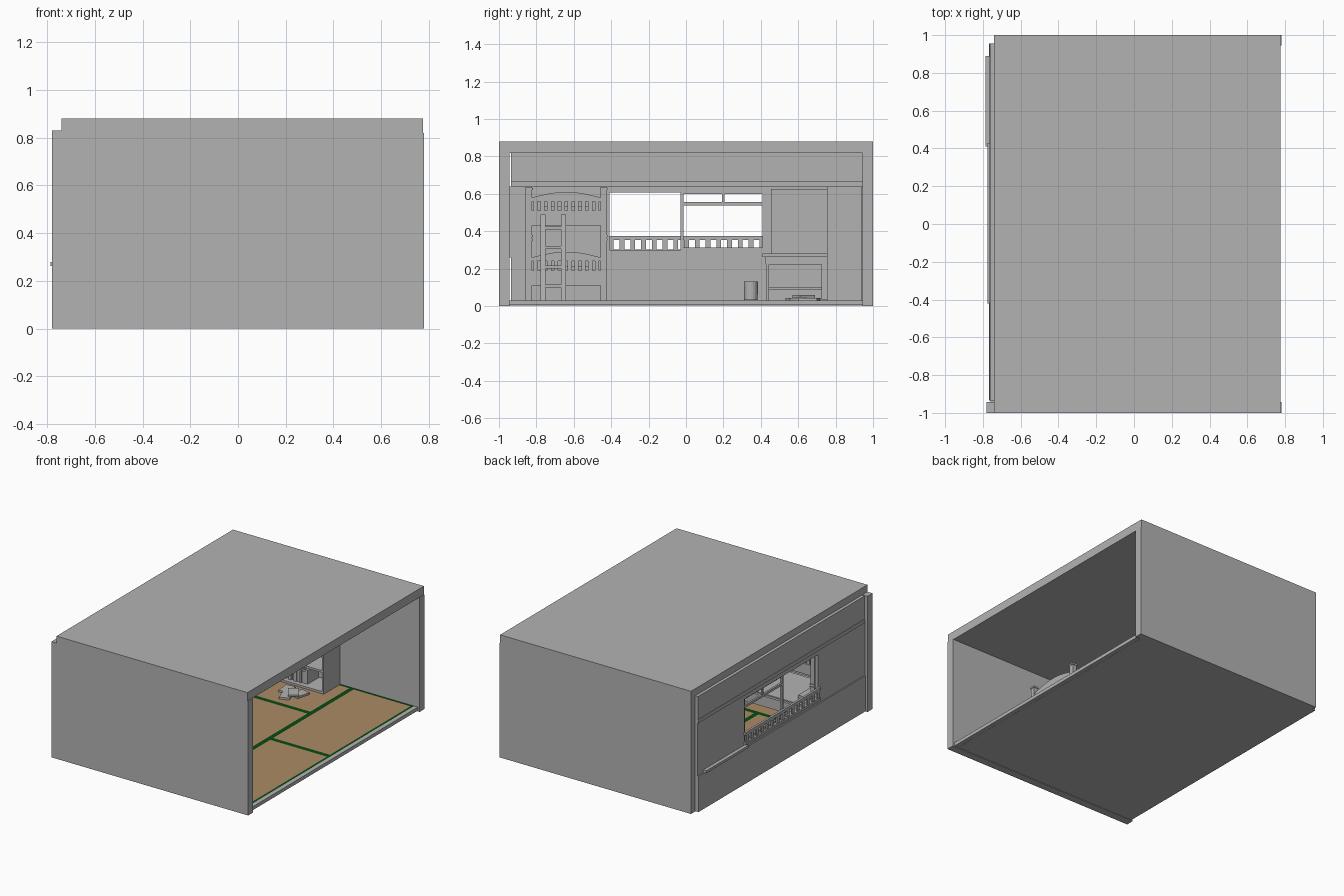
import bpy, bmesh, math, random
from mathutils import Matrix, Vector
random.seed(4)


def material(name, rgb):
    m = bpy.data.materials.new(name)
    m.diffuse_color = (*rgb, 1)
    return m


GREY = material("plain_grey", (0.45, 0.45, 0.45))
STRAW = material("straw_tan", (0.41, 0.26, 0.13))
GREEN = material("border_green", (0.003, 0.07, 0.007))


def finish(name, bm, mat):
    bmesh.ops.recalc_face_normals(bm, faces=bm.faces)
    me = bpy.data.meshes.new(name)
    bm.to_mesh(me)
    bm.free()
    me.materials.append(mat)
    ob = bpy.data.objects.new(name, me)
    bpy.context.collection.objects.link(ob)
    return ob


def boxes(name, items, mat=GREY):
    """One object from (x0, x1, y0, y1, z0, z1) boxes."""
    bm = bmesh.new()
    for x0, x1, y0, y1, z0, z1 in items:
        mtx = Matrix.Translation(((x0 + x1) / 2, (y0 + y1) / 2, (z0 + z1) / 2))
        bmesh.ops.create_cube(bm, size=1, matrix=mtx @ Matrix.Diagonal((x1 - x0, y1 - y0, z1 - z0, 1)))
    return finish(name, bm, mat)


def beam(bm, a, b, wx, wy):
    """Slanted bar from a to b, horizontal section wx by wy."""
    ends = []
    for p in (a, b):
        ends.append([bm.verts.new(Vector(p) + Vector((sx * wx / 2, sy * wy / 2, 0)))
                     for sx, sy in ((-1, -1), (1, -1), (1, 1), (-1, 1))])
    bm.faces.new(ends[0])
    bm.faces.new(ends[1])
    for i in range(4):
        j = (i + 1) % 4
        bm.faces.new((ends[0][i], ends[0][j], ends[1][j], ends[1][i]))


# Shell: side walls, corner posts, roof, floor
boxes("front_wall", [(-0.78, 0.78, -1, -0.943, 0, 0.82), (-0.78, -0.735, -1, -0.943, 0.82, 0.83)])
boxes("rear_wall", [(-0.74, 0.78, 0.945, 1, 0, 0.82)])
boxes("roof", [(-0.74, 0.775, -1, 1, 0.818, 0.88)])
boxes("floor_slab", [(-0.76, 0.735, -0.943, 0.945, 0.004, 0.024)])
boxes("floor_sill", [(0.735, 0.765, -0.943, 0.945, 0.005, 0.03)])

# Window wall: lower part, middle part with opening, lintel, upper part
boxes("lower_wall", [(-0.768, -0.73, -0.935, 0.955, 0.004, 0.26)])
boxes("window_wall", [(-0.76, -0.735, -0.943, -0.41, 0.26, 0.64),
                      (-0.76, -0.735, 0.42, 0.955, 0.26, 0.64),
                      (-0.76, -0.735, -0.41, 0.42, 0.26, 0.30),
                      (-0.76, -0.735, -0.41, 0.42, 0.608, 0.64)])
boxes("lintel", [(-0.766, -0.725, -0.935, 0.955, 0.64, 0.665)])
boxes("upper_wall", [(-0.762, -0.735, -0.935, 0.955, 0.665, 0.83)])

# Sliding sash in one half of the window
sash = [(-0.752, -0.738, -0.03, -0.014, 0.30, 0.608), (-0.752, -0.738, 0.408, 0.42, 0.30, 0.608),
        (-0.752, -0.738, -0.03, 0.42, 0.538, 0.555), (-0.752, -0.738, 0.193, 0.206, 0.555, 0.608),
        (-0.752, -0.738, -0.03, 0.42, 0.30, 0.312), (-0.752, -0.738, -0.03, 0.42, 0.6, 0.608)]
boxes("window_sash", sash)

# Railing outside the window
rail = [(-0.776, -0.76, -0.42, 0.43, 0.352, 0.375), (-0.776, -0.76, -0.42, 0.43, 0.285, 0.303)]
rail += [(-0.773, -0.762, y - 0.013, y + 0.013, 0.30, 0.355)
         for y in [-0.4 + 0.0575 * i for i in range(15)]]
boxes("window_railing", rail)

# Straw mats with green borders
mats = [(0.25, 0.735, -0.943, 0), (0.25, 0.735, 0, 0.945),
        (-0.73, 0.25, -0.943, -0.47), (-0.73, 0.25, 0.47, 0.945),
        (-0.73, -0.24, -0.47, 0.47), (-0.24, 0.25, -0.47, 0.47)]
E = 0.017
boxes("mats", [(a + E, b - E, c + E, d - E, 0.02, 0.03) for a, b, c, d in mats], STRAW)
edges = []
for a, b, c, d in mats:
    edges += [(a, a + E, c, d, 0.02, 0.03), (b - E, b, c, d, 0.02, 0.03),
              (a + E, b - E, c, c + E, 0.02, 0.03), (a + E, b - E, d - E, d, 0.02, 0.03)]
boxes("mat_borders", edges, GREEN)

# Bunk bed
BX0, BX1, BY0, BY1 = -0.725, 0.16, -0.84, -0.44
posts = []
for x in (BX0 + 0.018, BX1):
    for y in (BY0, BY1):
        posts.append((x - 0.016, x + 0.016, y - 0.017, y + 0.017, 0.03, 0.635))
        for z in (0.35, 0.37, 0.62):
            posts.append((x - 0.02, x + 0.02, y - 0.021, y + 0.021, z, z + 0.01))
boxes("bed_posts", posts)


def arch(name, x, z):
    """Curved top rail of a bed end."""
    bm = bmesh.new()
    n = 12
    rings = []
    for i in range(n + 1):
        t = i / n
        y = BY0 + (BY1 - BY0) * t
        top = z + 0.015 + 0.035 * math.sin(math.pi * t)
        rings.append([bm.verts.new(p) for p in ((x - 0.009, y, z), (x + 0.009, y, z),
                                                (x + 0.009, y, top), (x - 0.009, y, top))])
    for r, s in zip(rings, rings[1:]):
        for i in range(4):
            j = (i + 1) % 4
            bm.faces.new((r[i], r[j], s[j], s[i]))
    bm.faces.new(rings[0])
    bm.faces.new(rings[-1])
    finish(name, bm, GREY)


for label, zb in (("lower", 0.11), ("upper", 0.43)):
    boxes(label + "_mattress", [(BX0 + 0.02, BX1 - 0.01, BY0 + 0.015, BY1 - 0.015, zb + 0.02, zb + 0.08)])
    frame = [(BX0, BX1, y - 0.009, y + 0.009, zb, zb + 0.075) for y in (BY0, BY1)]
    bars = []
    for x in (BX0 + 0.018, BX1):
        frame.append((x - 0.009, x + 0.009, BY0, BY1, zb, zb + 0.08))
        bars += [(x - 0.006, x + 0.006, y - 0.011, y + 0.011, zb + 0.075, zb + 0.14)
                 for y in [BY0 + 0.036 + 0.0365 * i for i in range(10)]]
        arch(label + "_bed_end_arch", x, zb + 0.13)
    if label == "upper":
        for y in (BY0, BY1):
            frame.append((BX0, BX1, y - 0.009, y + 0.009, zb + 0.125, zb + 0.145))
            bars += [(x - 0.011, x + 0.011, y - 0.006, y + 0.006, zb + 0.07, zb + 0.13)
                     for x in [BX0 + 0.06 + 0.04 * i for i in range(21)]]
    boxes(label + "_bed_frame", frame)
    boxes(label + "_bed_bars", bars)
    boxes(label + "_pillow", [(BX0 + 0.05, BX0 + 0.2, -0.76, -0.52, zb + 0.08, zb + 0.105)])

# Ladder leaning on the bed end
bm = bmesh.new()
for y in (-0.765, -0.655):
    beam(bm, (0.25, y, 0.03), (0.185, y, 0.49), 0.025, 0.026)
for z in (0.1, 0.2, 0.305, 0.41):
    x = 0.25 - 0.065 * (z - 0.03) / 0.46
    beam(bm, (x, -0.71, z), (x, -0.71, z + 0.016), 0.03, 0.1)
finish("ladder", bm, GREY)

# Desk with drawers and back cabinet
DX = -0.38
boxes("desk_top", [(-0.785, DX, 0.41, 0.89, 0.262, 0.28)])
boxes("desk_frame", [(-0.765, DX - 0.015, 0.425, 0.875, 0.222, 0.262),
                     (DX - 0.035, DX - 0.018, 0.428, 0.445, 0.03, 0.23),
                     (-0.73, -0.713, 0.428, 0.445, 0.03, 0.23),
                     (-0.73, DX - 0.018, 0.43, 0.443, 0.085, 0.1),
                     (-0.72, -0.705, 0.43, 0.74, 0.085, 0.1)])
boxes("desk_drawers", [(-0.73, DX - 0.02, 0.725, 0.875, 0.035, 0.225)]
      + [(DX - 0.02, DX - 0.012, 0.732, 0.868, z, z + 0.052) for z in (0.042, 0.103, 0.164)])
boxes("desk_cabinet", [(-0.75, -0.6, 0.455, 0.89, 0.28, 0.625)])

# Bookcase facing the room, with books
KX0, KX1, KY0, KY1 = -0.27, 0.15, 0.755, 0.94
levels = (0.03, 0.18, 0.33, 0.48, 0.625)
boxes("bookcase", [(KX0, KX0 + 0.014, KY0, KY1, 0.03, 0.64), (KX1 - 0.014, KX1, KY0, KY1, 0.03, 0.64),
                   (KX0, KX1, KY1 - 0.012, KY1, 0.03, 0.64)]
      + [(KX0, KX1, KY0 + 0.003, KY1, z, z + 0.015) for z in levels])
books = []
for z in levels[:-1]:
    x = KX0 + 0.016
    while x < KX0 + 0.25:
        w = random.uniform(0.012, 0.024)
        books.append((x, x + w - 0.001, KY0 + random.uniform(0.03, 0.05), KY1 - 0.02,
                      z + 0.015, z + random.uniform(0.09, 0.12)))
        x += w
boxes("shelf_books", books)

# Loose books on the floor
for x, y, z, a in ((-0.03, 0.59, 0.03, 20), (0.03, 0.66, 0.03, -15), (0.0, 0.63, 0.044, 35), (-0.08, 0.67, 0.03, 5)):
    ob = boxes("floor_book", [(-0.035, 0.035, -0.05, 0.05, 0, 0.014)])
    ob.location = (x, y, z)
    ob.rotation_euler.z = math.radians(a)

# Waste basket, open at the top
bm = bmesh.new()
bmesh.ops.create_cone(bm, segments=20, radius1=0.036, radius2=0.038, depth=0.1, cap_ends=True,
                      matrix=Matrix.Translation((-0.5, 0.347, 0.081)))
top = [f for f in bm.faces if f.calc_center_median().z > 0.13]
bmesh.ops.inset_region(bm, faces=top, thickness=0.004)
bmesh.ops.translate(bm, verts=top[0].verts, vec=(0, 0, -0.09))
finish("waste_basket", bm, GREY)
